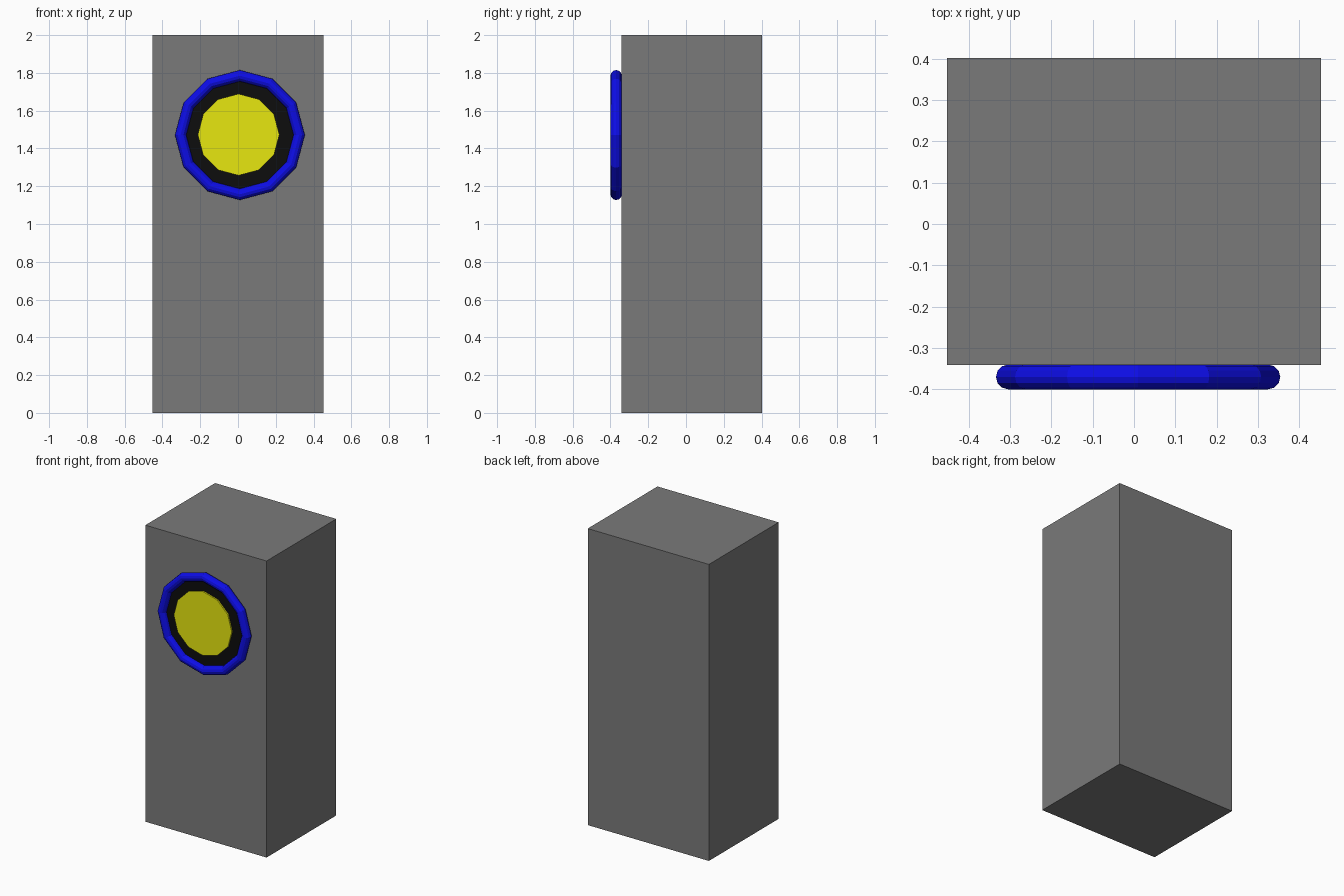
import bpy
from math import pi

if "Cube" in bpy.data.objects:
    bpy.data.objects.remove(bpy.data.objects["Cube"])


def paint(obj, name, color):
    mat = bpy.data.materials.new(name)
    mat.diffuse_color = (*color, 1)
    mat.use_nodes = True
    mat.node_tree.nodes["Principled BSDF"].inputs["Base Color"].default_value = mat.diffuse_color
    obj.data.materials.append(mat)


def disc(name, x, z, radius, front, back, color):
    """Twelve-sided disc facing -y."""
    bpy.ops.mesh.primitive_cylinder_add(
        vertices=12, radius=radius, depth=back - front,
        location=(x, (front + back) / 2, z), rotation=(pi / 2, 0, 0))
    obj = bpy.context.object
    obj.name = name
    paint(obj, name + "_color", color)


# Cabinet body
bpy.ops.mesh.primitive_cube_add(size=1, location=(0, 0.03, 1))
body = bpy.context.object
body.name = "cabinet_body"
body.scale = (0.904, 0.743, 2)
paint(body, "body_grey", (0.195, 0.195, 0.195))

# Outer ring
bpy.ops.mesh.primitive_torus_add(
    major_segments=12, minor_segments=12, major_radius=0.314, minor_radius=0.03,
    location=(0.01, -0.37, 1.471), rotation=(pi / 2, 0, 0))
ring = bpy.context.object
ring.name = "outer_ring"
paint(ring, "ring_blue", (0.004, 0.004, 0.8))

# Dark backing plate and raised yellow lens
disc("dark_plate", 0.008, 1.471, 0.30, -0.37, -0.33, (0.004, 0.004, 0.004))
disc("yellow_lens", 0.003, 1.473, 0.216, -0.38, -0.33, (0.8, 0.8, 0.005))
